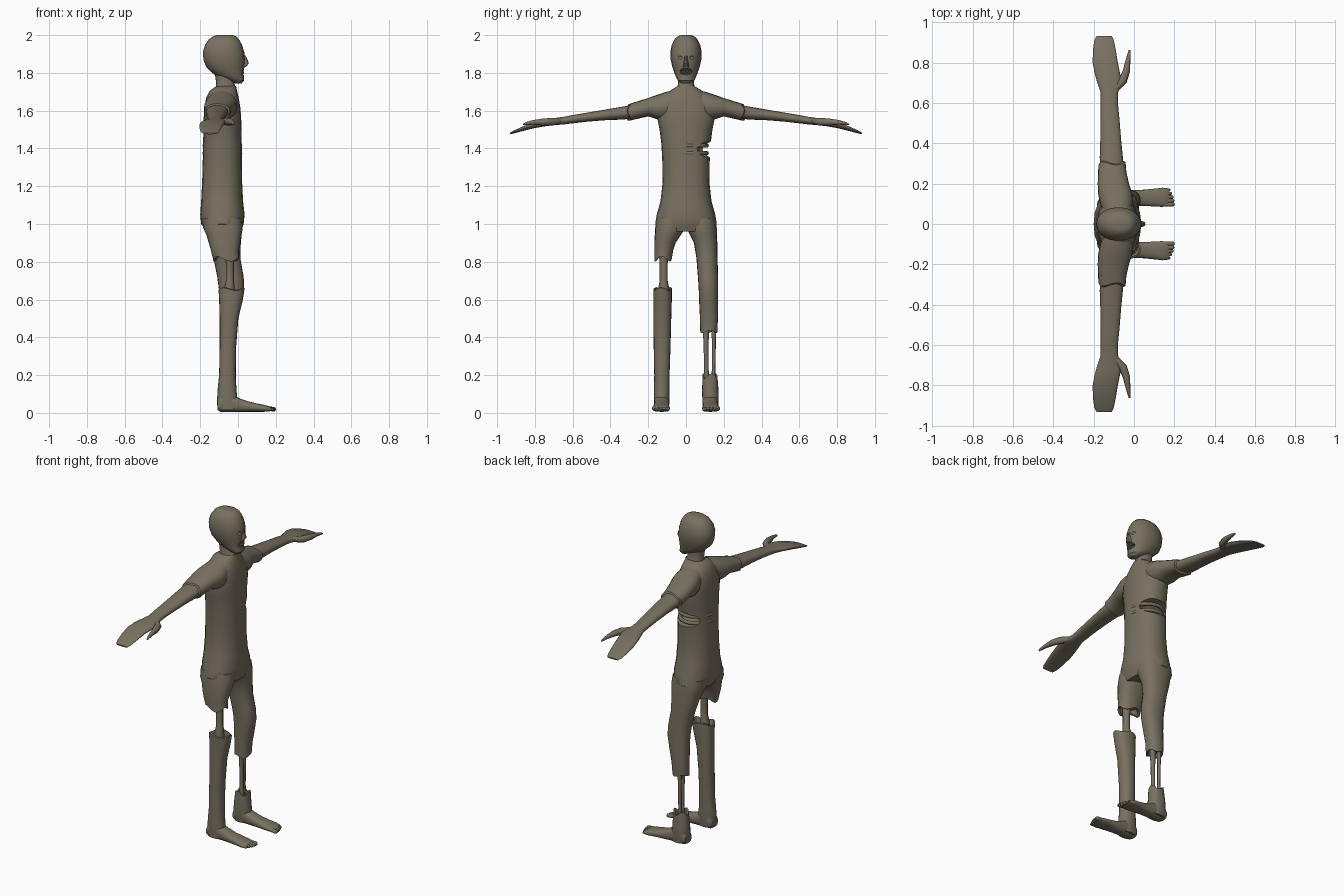
import bpy, bmesh, math
from mathutils import Vector

mat = bpy.data.materials.new("drab_flesh")
mat.diffuse_color = (0.19, 0.165, 0.12, 1)


def finish(ob, angle=40):
    ob.data.materials.clear()
    ob.data.materials.append(mat)
    bpy.ops.object.select_all(action='DESELECT')
    ob.select_set(True)
    bpy.context.view_layer.objects.active = ob
    bpy.ops.object.shade_smooth_by_angle(angle=math.radians(angle))
    return ob


def ring(axis, t, a0, a1, b0, b1, jag=0, n=20, p=2.3):
    """Rounded cross-section at t along an axis; jag makes a torn edge."""
    pts = []
    for i in range(n):
        an = 2 * math.pi * i / n
        c, s = math.cos(an), math.sin(an)
        a = (a0 + a1) / 2 + (a1 - a0) / 2 * math.copysign(abs(c) ** (2 / p), c)
        b = (b0 + b1) / 2 + (b1 - b0) / 2 * math.copysign(abs(s) ** (2 / p), s)
        u = t + jag * math.sin(3 * an + 1)
        pts.append({'z': (a, b, u), 'y': (a, u, b), 'x': (u, a, b)}[axis])
    return pts


def loft(name, axis, rows, flip=1, **kw):
    """Skin cross-sections; flip=-1 puts the part on the -y side."""
    bm = bmesh.new()
    loops = [[bm.verts.new((x, y * flip, z)) for x, y, z in ring(axis, *r, **kw)]
             for r in rows]
    for l0, l1 in zip(loops, loops[1:]):
        for i in range(len(l0)):
            j = (i + 1) % len(l0)
            bm.faces.new((l0[i], l0[j], l1[j], l1[i]))
    bm.faces.new(loops[0])
    bm.faces.new(loops[-1])
    bmesh.ops.recalc_face_normals(bm, faces=bm.faces)
    me = bpy.data.meshes.new(name)
    bm.to_mesh(me)
    bm.free()
    ob = bpy.data.objects.new(name, me)
    bpy.context.collection.objects.link(ob)
    return finish(ob)


def tube(name, pts, flip=1):
    """Tapered round bar through (x, y, z, radius) points."""
    cu = bpy.data.curves.new(name, 'CURVE')
    cu.dimensions = '3D'
    cu.bevel_depth = 1
    cu.bevel_resolution = 2
    cu.use_fill_caps = True
    sp = cu.splines.new('POLY')
    sp.points.add(len(pts) - 1)
    for q, (x, y, z, r) in zip(sp.points, pts):
        q.co = (x, y * flip, z, 1)
        q.radius = r
    ob = bpy.data.objects.new(name, cu)
    bpy.context.collection.objects.link(ob)
    bpy.ops.object.select_all(action='DESELECT')
    ob.select_set(True)
    bpy.context.view_layer.objects.active = ob
    bpy.ops.object.convert(target='MESH')
    return finish(bpy.context.view_layer.objects.active, 60)


def ball(name, loc, size):
    bpy.ops.mesh.primitive_uv_sphere_add(segments=16, ring_count=10, location=loc)
    ob = bpy.context.object
    ob.name = name
    ob.scale = size
    return finish(ob)


def cut(target, loc, size):
    """Carve a hollow with an ellipsoid."""
    c = ball("cutter", loc, size)
    c.hide_render = True
    m = target.modifiers.new("cut", 'BOOLEAN')
    m.operation = 'DIFFERENCE'
    m.object = c
    m.solver = 'EXACT'
    bpy.context.view_layer.objects.active = target
    bpy.ops.object.modifier_apply(modifier=m.name)
    bpy.data.objects.remove(c)
    finish(target)


# Torso with a torn side
torso = loft("torso", 'z', [
    (0.96, -.165, .015, -.13, .13), (1.0, -.195, .03, -.163, .163),
    (1.05, -.2, .035, -.155, .155), (1.12, -.195, .027, -.135, .135),
    (1.22, -.19, .022, -.124, .124), (1.32, -.187, .02, -.125, .125),
    (1.42, -.185, .02, -.13, .13), (1.5, -.183, .018, -.14, .14),
    (1.56, -.182, .017, -.152, .152), (1.62, -.178, .012, -.145, .145),
    (1.67, -.168, .003, -.12, .12), (1.705, -.15, -.005, -.085, .085),
    (1.73, -.115, -.01, -.045, .045)])
cut(torso, (-.05, .135, 1.395), (.14, .085, .045))
for z in (1.375, 1.415):
    arc = [math.radians(a) for a in range(-15, 196, 15)]
    tube("rib", [(-.083 + .095 * math.cos(a), .01 + .1 * math.sin(a), z, .011) for a in arc])

# Neck and head
loft("neck", 'z', [(1.70, -.125, -.005, -.055, .055), (1.74, -.115, -.018, -.042, .042),
                   (1.78, -.12, -.03, -.041, .041), (1.83, -.13, -.02, -.045, .045)])
head = loft("head", 'z', [
    (1.745, -.015, .02, -.024, .024), (1.76, -.045, .032, -.044, .044),
    (1.79, -.125, .031, -.058, .058), (1.83, -.168, .034, -.072, .072),
    (1.87, -.183, .038, -.081, .081), (1.91, -.186, .033, -.083, .083),
    (1.95, -.174, .021, -.075, .075), (1.98, -.152, .004, -.059, .059),
    (1.995, -.128, -.012, -.042, .042), (2.0, -.11, -.03, -.028, .028)], p=2.15)
cut(head, (.037, 0, 1.808), (.032, .038, .019))
for s in (-1, 1):
    cut(head, (.047, s * .036, 1.882), (.025, .021, .014))
loft("nose", 'z', [(1.832, .015, .042, -.017, .017), (1.85, .015, .057, -.014, .014),
                   (1.868, .015, .052, -.010, .010), (1.895, .015, .037, -.007, .007)], n=10)
for z in (1.801, 1.819):
    for i in range(6):
        y = (i - 2.5) * .010
        ball("tooth", (.027 - 8 * y * y, y, z), (.006, .0046, .008))

# Arms, sleeves, hands
for s in (-1, 1):
    loft("sleeve", 'y', [
        (0, -.14, -.02, 1.57, 1.715), (.06, -.155, -.012, 1.565, 1.71),
        (.11, -.17, -.005, 1.55, 1.698), (.15, -.178, -.008, 1.553, 1.685),
        (.2, -.18, -.025, 1.57, 1.667), (.26, -.178, -.038, 1.556, 1.648),
        (.30, -.176, -.042, 1.546, 1.637, .008), (.305, -.168, -.052, 1.555, 1.628, .008),
        (.28, -.16, -.06, 1.565, 1.625)], s)
    loft("arm", 'y', [
        (.25, -.165, -.05, 1.565, 1.637), (.33, -.17, -.055, 1.553, 1.622),
        (.42, -.167, -.064, 1.55, 1.607), (.52, -.165, -.072, 1.542, 1.59),
        (.6, -.165, -.08, 1.533, 1.577), (.65, -.165, -.08, 1.527, 1.567),
        (.7, -.182, -.06, 1.523, 1.56), (.75, -.196, -.07, 1.517, 1.553),
        (.8, -.205, -.08, 1.508, 1.541), (.86, -.204, -.09, 1.493, 1.518),
        (.91, -.197, -.1, 1.48, 1.496), (.932, -.185, -.11, 1.475, 1.483)], s)
    tube("thumb", [(-.09, .67, 1.545, .015), (-.055, .71, 1.541, .021), (-.037, .76, 1.54, .018),
                   (-.03, .81, 1.538, .012), (-.024, .845, 1.532, .008),
                   (-.022, .862, 1.527, .004)], s)

# Intact trouser leg on the +y side
loft("long_trouser_leg", 'z', [
    (1.03, -.185, .02, 0, .155), (.98, -.185, .025, .003, .163), (.945, -.168, .02, .02, .163),
    (.9, -.155, .015, .042, .166), (.82, -.13, .012, .055, .167), (.72, -.11, .03, .063, .17),
    (.66, -.102, .033, .067, .17), (.58, -.098, .018, .07, .17), (.5, -.098, .002, .074, .169),
    (.43, -.098, -.003, .075, .166, .008), (.432, -.09, -.01, .083, .158, .008),
    (.46, -.085, -.015, .088, .153)])
# Torn short leg on the -y side
loft("short_trouser_leg", 'z', [
    (1.03, -.185, .02, 0, .155), (.98, -.185, .025, .003, .163), (.945, -.168, .02, .025, .165),
    (.9, -.155, .012, .055, .168), (.86, -.143, .004, .068, .168),
    (.815, -.13, .006, .074, .168, .014), (.82, -.118, -.006, .085, .157, .014),
    (.85, -.11, -.01, .09, .152)], -1)
loft("lower_leg", 'z', [
    (.63, -.085, .015, .088, .155), (.658, -.095, .027, .083, .165, .008),
    (.655, -.103, .035, .075, .173, .008), (.6, -.1, .026, .075, .172),
    (.5, -.097, .002, .078, .172), (.35, -.097, -.01, .082, .171),
    (.2, -.1, -.012, .087, .168), (.12, -.108, -.008, .087, .17),
    (.05, -.112, 0, .088, .17), (.015, -.105, 0, .092, .168)], -1)
loft("ankle_stump", 'z', [
    (.17, -.08, -.03, .1, .155), (.195, -.088, -.02, .095, .16, .014),
    (.195, -.098, -.012, .088, .167, .014), (.12, -.108, -.008, .085, .172),
    (.05, -.112, 0, .087, .172), (.015, -.105, 0, .092, .168)])

# Exposed bones
tube("thigh_bone", [(-.045, -.118, .6, .028), (-.045, -.118, .67, .027), (-.043, -.118, .70, .021),
                    (-.043, -.118, .79, .021), (-.045, -.118, .87, .028)])
tube("shin_bone", [(-.05, .108, .14, .018), (-.05, .108, .23, .012),
                   (-.05, .106, .36, .013), (-.05, .106, .48, .019)])
tube("calf_bone", [(-.06, .143, .14, .014), (-.06, .146, .23, .009),
                   (-.06, .148, .36, .010), (-.06, .146, .48, .014)])

# Feet and toes
for s in (-1, 1):
    loft("foot", 'x', [
        (-.108, .1, .16, .015, .07), (-.09, .09, .168, .005, .1), (-.04, .09, .168, .005, .1),
        (0, .09, .168, .006, .08), (.05, .09, .17, .006, .062), (.1, .087, .175, .006, .05),
        (.14, .085, .18, .006, .042), (.165, .088, .178, .007, .035),
        (.175, .095, .17, .01, .028)], s, p=2.6)
    for i in range(5):
        r = .012 - .0012 * i
        y, tip = .098 + .0178 * i, .2 - .0025 * i * i * .5
        tube("toe", [(.14, y, .024, r), (tip - .014, y, .02, r),
                     (tip - .004, y, .017, r * .85), (tip, y, .016, r * .4)], s)
